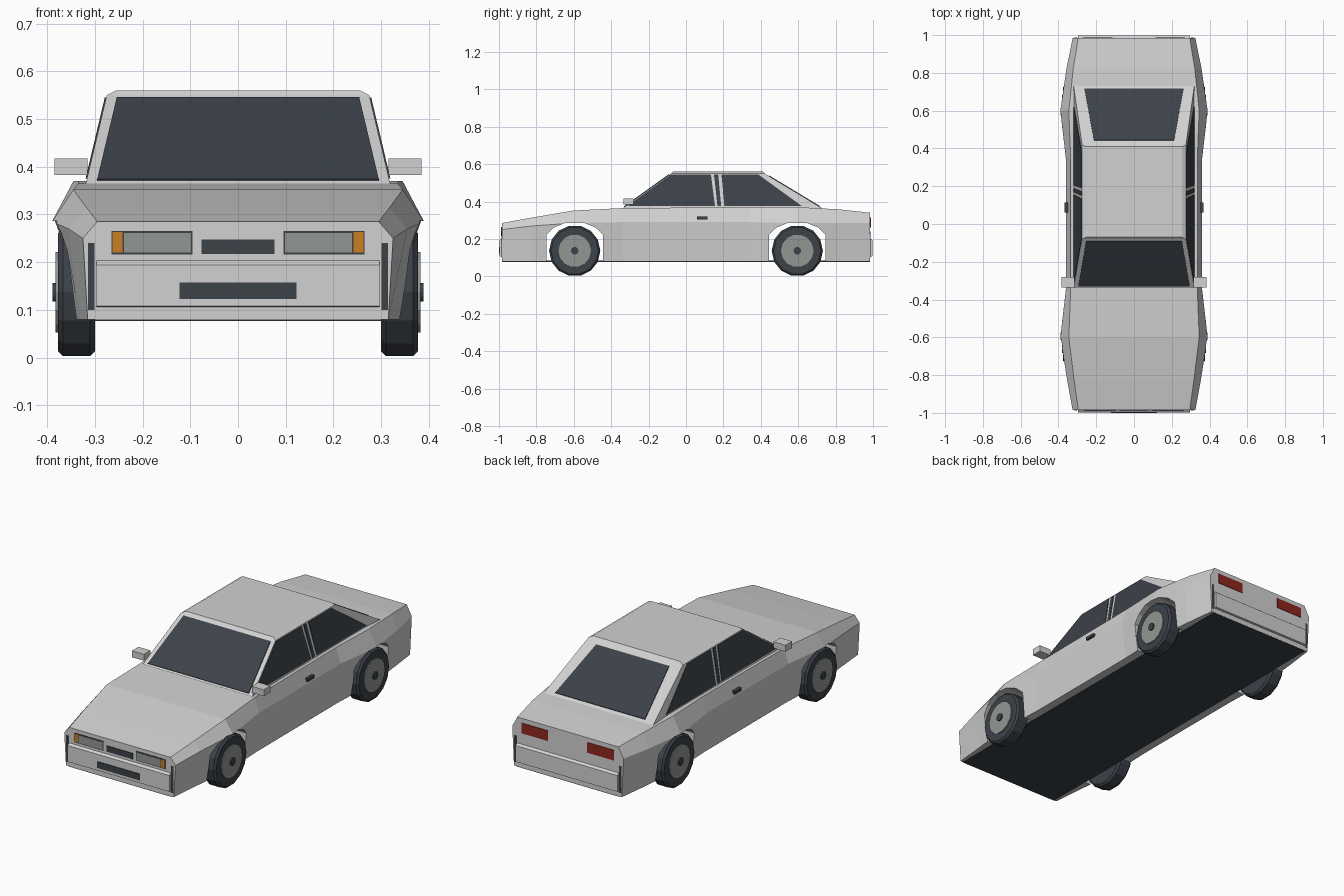
import bpy, bmesh, math
from mathutils import Vector, Matrix

if "Cube" in bpy.data.objects:
    bpy.data.objects.remove(bpy.data.objects["Cube"], do_unlink=True)


def material(name, rgb, rough=0.6):
    m = bpy.data.materials.new(name)
    m.use_nodes = True
    m.diffuse_color = (*rgb, 1)
    node = m.node_tree.nodes["Principled BSDF"]
    node.inputs["Base Color"].default_value = (*rgb, 1)
    node.inputs["Roughness"].default_value = rough
    return m


PAINT = material("silver paint", (0.64, 0.64, 0.64))
DARK = material("dark glass and rubber", (0.045, 0.054, 0.066))
GREY = material("grey metal and lens", (0.29, 0.31, 0.29))
AMBER = material("amber lens", (0.60, 0.21, 0.015))
RED = material("red lens", (0.27, 0.02, 0.012))


def finish(name, bm, mat):
    bmesh.ops.recalc_face_normals(bm, faces=bm.faces)
    mesh = bpy.data.meshes.new(name)
    bm.to_mesh(mesh)
    bm.free()
    mesh.materials.append(mat)
    ob = bpy.data.objects.new(name, mesh)
    bpy.context.scene.collection.objects.link(ob)
    return ob


def loft(name, rings, mat):
    """Skin a row of closed rings and cap both ends."""
    bm = bmesh.new()
    rows = [[bm.verts.new(p) for p in ring] for ring in rings]
    n = len(rows[0])
    for a, b in zip(rows, rows[1:]):
        for i in range(n):
            j = (i + 1) % n
            bm.faces.new((a[i], a[j], b[j], b[i]))
    bm.faces.new(rows[0])
    bm.faces.new(rows[-1])
    return finish(name, bm, mat)


def plate(name, pts, out, mat, thick=0.004):
    """Thin plate lying on a surface, raised along the direction out."""
    pts = [Vector(p) for p in pts]
    off = Vector(out).normalized() * thick
    return loft(name, [[p - off for p in pts], [p + off for p in pts]], mat)


def box(name, x, y, z, mat):
    ring = [(x[0], y[0]), (x[1], y[0]), (x[1], y[1]), (x[0], y[1])]
    return loft(name, [[(*p, h) for p in ring] for h in z], mat)


def end_plate(name, y, x, z, mat, thick=0.003):
    pts = [(x[0], y, z[0]), (x[1], y, z[0]), (x[1], y, z[1]), (x[0], y, z[1])]
    return plate(name, pts, (0, 1, 0), mat, thick)


# Lower body: y, sill x, waist x, waist z, shoulder x, shoulder z
stations = [
    (-0.985, 0.315, 0.325, 0.25, 0.295, 0.285),
    (-0.82, 0.33, 0.355, 0.27, 0.318, 0.315),
    (-0.6, 0.355, 0.39, 0.285, 0.345, 0.352),
    (-0.34, 0.345, 0.36, 0.29, 0.335, 0.365),
    (0.34, 0.345, 0.36, 0.29, 0.335, 0.37),
    (0.6, 0.355, 0.39, 0.285, 0.345, 0.37),
    (0.82, 0.335, 0.358, 0.285, 0.322, 0.358),
    (0.985, 0.315, 0.325, 0.285, 0.295, 0.34),
]
BOTTOM = 0.08
rings = []
for y, xs, xw, zw, xt, zt in stations:
    half = [(xs, BOTTOM), (xw, zw), (xt, zt)]
    rings.append([(x, y, z) for x, z in half] + [(-x, y, z) for x, z in reversed(half)])
body = loft("lower_body", rings, PAINT)

# Wheel arches cut through the body
arch = [(0.15, 0.02), (0.15, 0.225), (0.11, 0.262), (0.05, 0.286)]
arch += [(-a, z) for a, z in reversed(arch)]
AXLE = 0.595
cutters = []
for y in (-AXLE, AXLE):
    c = loft("arch_cutter", [[(x, y + a, z) for a, z in arch] for x in (-0.5, 0.5)], PAINT)
    c.hide_render = True
    mod = body.modifiers.new("arch", "BOOLEAN")
    mod.operation, mod.solver, mod.object = "DIFFERENCE", "EXACT", c
    cutters.append(c)
deps = bpy.context.evaluated_depsgraph_get()
cut_mesh = bpy.data.meshes.new_from_object(body.evaluated_get(deps))
body.modifiers.clear()
body.data = cut_mesh
for c in cutters:
    bpy.data.objects.remove(c, do_unlink=True)

box("floor_pan", (-0.3, 0.3), (-0.984, 0.984), (0.077, 0.084), DARK)

# Cabin: base, eave and roof top
Z0, Z1, XB, XE = 0.36, 0.55, 0.32, 0.275
FB, FE, RB, RE = -0.345, -0.08, 0.735, 0.42


def cabin_ring(x, y0, y1, z):
    return [(-x, y0, z), (x, y0, z), (x, y1, z), (-x, y1, z)]


loft("cabin", [cabin_ring(XB, FB, RB, Z0), cabin_ring(XE, FE, RE, Z1),
               cabin_ring(0.255, -0.07, 0.41, 0.56)], PAINT)


def slope(a, b, z):
    return a + (b - a) * (z - Z0) / (Z1 - Z0)


def screen(name, base, eave, low, high):
    pts = [(s * x, slope(base, eave, z), z)
           for x, z, s in ((*low, -1), (*low, 1), (*high, 1), (*high, -1))]
    rise = Vector((0, eave - base, Z1 - Z0))
    out = rise.cross(Vector((1, 0, 0)))
    plate(name, pts, out, DARK)


screen("windscreen", FB, FE, (0.295, 0.371), (0.254, 0.543))
screen("rear_window", RB, RE, (0.262, 0.372), (0.213, 0.536))

# Side glass: y at lower front, lower rear, upper rear, upper front
LOW, HIGH = 0.375, 0.545
panes = {"front_side_glass": (-0.315, 0.155, 0.133, -0.08),
         "pillar_strip": (0.168, 0.188, 0.172, 0.15),
         "rear_side_glass": (0.205, 0.62, 0.385, 0.19)}

for s, side in ((1, "left"), (-1, "right")):
    for name, ys in panes.items():
        pts = [(s * slope(XB, XE, z), y, z) for y, z in zip(ys, (LOW, LOW, HIGH, HIGH))]
        plate(f"{side}_{name}", pts, (s * (Z1 - Z0), 0, XB - XE), DARK, 0.003)

    # Mirrors and door handles
    box(f"{side}_mirror", sorted((s * 0.315, s * 0.385)), (-0.335, -0.28), (0.383, 0.417), PAINT)
    box(f"{side}_door_handle", sorted((s * 0.35, s * 0.367)), (0.06, 0.115), (0.303, 0.319), DARK)

    # Lamps and corner gaps
    def across(a, b):
        return sorted((s * a, s * b))

    end_plate(f"{side}_headlight_frame", -0.985, across(0.095, 0.265), (0.216, 0.265), DARK)
    end_plate(f"{side}_headlight", -0.985, across(0.099, 0.239), (0.22, 0.261), GREY, 0.0045)
    end_plate(f"{side}_indicator", -0.985, across(0.242, 0.263), (0.22, 0.263), AMBER, 0.0045)
    end_plate(f"{side}_tail_light", 0.985, across(0.115, 0.27), (0.262, 0.316), RED)
    for y, end in ((-0.985, "front"), (0.985, "rear")):
        end_plate(f"{side}_{end}_corner_gap", y, across(0.301, 0.314), (0.1, 0.24), DARK, 0.002)

    # Wheels: tyre, rim disc and hub cap
    for y, end in ((-AXLE, "front"), (AXLE, "rear")):
        for part, r, x0, x1, mat in (("tyre", 0.137, 0.3, 0.377, DARK),
                                     ("rim", 0.087, 0.36, 0.382, GREY),
                                     ("hub", 0.02, 0.37, 0.389, DARK)):
            bm = bmesh.new()
            bmesh.ops.create_cone(bm, cap_ends=True, segments=14, radius1=r, radius2=r,
                                  depth=x1 - x0)
            if part == "tyre":
                rims = [e for e in bm.edges if abs(e.verts[0].co.z - e.verts[1].co.z) < 1e-4]
                bmesh.ops.bevel(bm, geom=rims, offset=0.01, segments=1, affect="EDGES")
            turn = Matrix.Rotation(math.pi / 2, 4, "Y")
            bmesh.ops.transform(bm, verts=bm.verts, matrix=Matrix.Translation(
                (s * (x0 + x1) / 2, y, 0.137)) @ turn)
            finish(f"{side}_{end}_{part}", bm, mat)

# Bumpers, grille and lower intake
bumper = [(0.975, 0.105), (0.997, 0.108), (0.997, 0.194), (0.98, 0.207)]
for s, end in ((-1, "front"), (1, "rear")):
    loft(f"{end}_bumper", [[(x, s * y, z) for y, z in bumper] for x in (-0.297, 0.297)], PAINT)
end_plate("grille", -0.985, (-0.077, 0.077), (0.217, 0.248), DARK)
end_plate("lower_intake", -0.997, (-0.123, 0.123), (0.123, 0.157), DARK)
